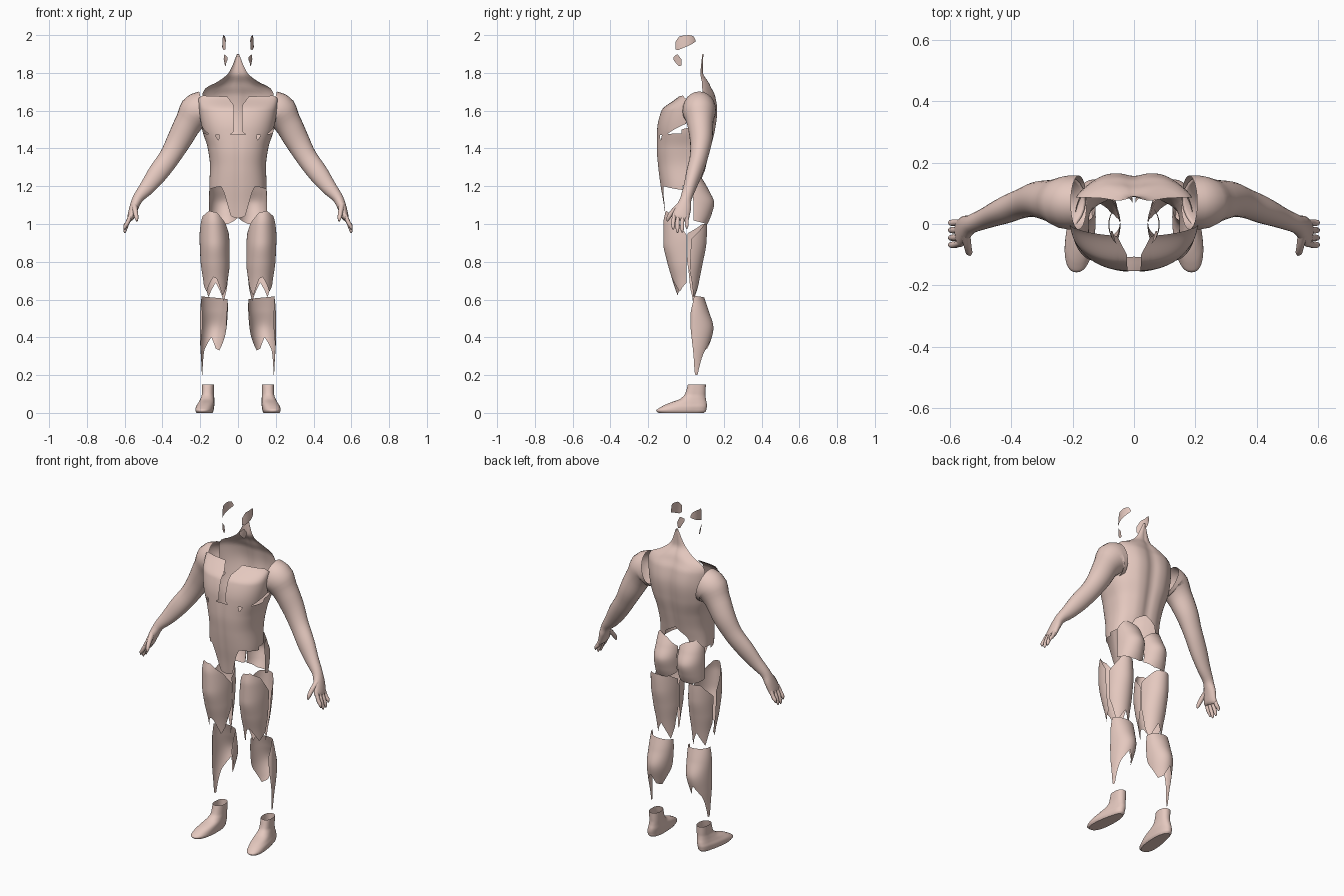
import bpy, bmesh, math
from mathutils import Vector

skin = bpy.data.materials.new("skin")
skin.diffuse_color = (0.78, 0.58, 0.52, 1)


def smooth(rows, t):
    """Monotone cubic interpolation of rows keyed on their first column."""
    rows = sorted(rows)
    t = min(max(t, rows[0][0]), rows[-1][0])
    k = 0
    while k < len(rows) - 2 and t > rows[k + 1][0]:
        k += 1
    h = rows[k + 1][0] - rows[k][0]
    u = (t - rows[k][0]) / h

    def slope(i, c):
        if i == 0 or i == len(rows) - 1:
            j = 0 if i == 0 else i - 1
            return (rows[j + 1][c] - rows[j][c]) / (rows[j + 1][0] - rows[j][0])
        a = (rows[i][c] - rows[i - 1][c]) / (rows[i][0] - rows[i - 1][0])
        b = (rows[i + 1][c] - rows[i][c]) / (rows[i + 1][0] - rows[i][0])
        return 2 * a * b / (a + b) if a * b > 0 else 0

    out = []
    for c in range(1, len(rows[0])):
        p, q = rows[k][c], rows[k + 1][c]
        out.append((2*u**3 - 3*u**2 + 1) * p + (u**3 - 2*u**2 + u) * h * slope(k, c)
                   + (3*u**2 - 2*u**3) * q + (u**3 - u**2) * h * slope(k + 1, c))
    return out


def linear(pts, t):
    for (a, p), (b, q) in zip(pts, pts[1:]):
        if t <= b:
            return p + (q - p) * max(0, t - a) / (b - a)
    return pts[-1][1]


def finish(name, verts, faces):
    me = bpy.data.meshes.new(name)
    me.from_pydata(verts, [], faces)
    bm = bmesh.new()
    bm.from_mesh(me)
    bmesh.ops.remove_doubles(bm, verts=bm.verts, dist=0.0003)
    bm.to_mesh(me)
    bm.free()
    for p in me.polygons:
        p.use_smooth = True
    me.materials.append(skin)
    ob = bpy.data.objects.new(name, me)
    bpy.context.collection.objects.link(ob)
    mod = ob.modifiers.new("mirror", 'MIRROR')
    mod.use_clip = True
    mod.merge_threshold = 0.002
    return ob


def spow(v, e):
    return math.copysign(abs(v) ** e, v)


def patch(name, form, top, bottom, power=2.0, relief=None, nu=44, nv=28):
    """Open shell on a body form (z, cx, cy, rx, front, back), cut by angle/height edges."""
    verts, faces = [], []
    a0, a1 = top[0][0], top[-1][0]
    for i in range(nu + 1):
        deg = a0 + (a1 - a0) * i / nu
        lo, hi = linear(bottom, deg), linear(top, deg)
        ca, sa = math.cos(math.radians(deg)), math.sin(math.radians(deg))
        for j in range(nv + 1):
            z = lo + (hi - lo) * j / nv
            cx, cy, rx, rf, rb = smooth(form, z)
            k = 1 + (relief(deg, z) if relief else 0)
            verts.append((cx + rx * k * spow(ca, 2 / power),
                          cy + (rb if sa > 0 else rf) * k * spow(sa, 2 / power), z))
    for i in range(nu):
        for j in range(nv):
            a = i * (nv + 1) + j
            faces.append((a, a + nv + 1, a + nv + 2, a + 1))
    return finish(name, verts, faces)


def tube(name, pts, sides=24, steps=40, cap=False):
    """Loft along points (x, y, z, radius across, radius along y)."""
    rows = [(i, *p) for i, p in enumerate(pts)]
    last = len(pts) - 1
    verts, faces = [], []
    for s in range(steps + 1):
        t = last * s / steps
        x, y, z, r, ry = smooth(rows, t)
        tan = Vector(smooth(rows, t + 0.1)[:3]) - Vector(smooth(rows, t - 0.1)[:3])
        n = Vector((0, 1, 0)).cross(tan).normalized()
        b = tan.cross(n).normalized()
        for k in range(sides):
            a = 2 * math.pi * k / sides
            verts.append(Vector((x, y, z)) + n * r * math.cos(a) + b * ry * math.sin(a))
    for s in range(steps):
        for k in range(sides):
            a, b2 = s * sides + k, s * sides + (k + 1) % sides
            faces.append((a, b2, b2 + sides, a + sides))
    if cap:
        faces.append(tuple(range(steps * sides, (steps + 1) * sides)))
    return finish(name, verts, faces)


# Torso: back, flanks, chest, abdomen
torso = [(1.0, 0, 0, .15, .105, .10), (1.1, 0, 0, .15, .118, .09), (1.2, 0, 0, .152, .135, .085),
         (1.3, 0, 0, .148, .148, .105), (1.4, 0, 0, .16, .156, .13), (1.5, 0, 0, .19, .153, .155),
         (1.6, 0, 0, .205, .13, .167), (1.68, 0, .01, .21, .045, .145),
         (1.72, 0, .03, .19, .03, .105), (1.75, 0, .045, .125, .02, .075),
         (1.8, 0, .06, .055, .01, .03), (1.9, 0, .08, .006, .01, .012)]
patch("back", torso, [(28, 1.9), (90, 1.9)],
      [(28, 1.2), (55, 1.2), (68, 1.27), (90, 1.31)], 2.4,
      lambda a, z: -.06 * math.exp(-((90 - a) / 7) ** 2) + .025 * math.exp(-((68 - a) / 12) ** 2), 44, 50)
patch("flank", torso, [(-6, 1.5), (28, 1.54)], [(-6, 1.2), (28, 1.2)], 2.4, nu=10)
patch("chest", torso, [(-86, 1.63), (-78, 1.675), (-30, 1.68), (0, 1.66)],
      [(-86, 1.49), (-80, 1.472), (-40, 1.47), (0, 1.53)], 2.4)
patch("abdomen", torso, [(-90, 1.475), (-62, 1.475), (-57, 1.44), (-52, 1.475), (-5, 1.48)],
      [(-90, 1.03), (-79, 1.04), (-66, 1.16), (-58, 1.2), (-5, 1.18)], 2.4,
      lambda a, z: -.02 * math.exp(-((90 + a) / 5) ** 2))

# Buttocks
hip = [(.98, .078, .045, .076, .03, .06), (1.05, .078, .045, .077, .03, .09),
       (1.11, .077, .045, .077, .03, .104), (1.18, .076, .04, .076, .03, .08),
       (1.25, .074, .035, .074, .03, .045)]
patch("buttock", hip, [(-12, 1.19), (50, 1.25), (100, 1.23), (160, 1.18)],
      [(-12, 1.02), (60, 1.0), (110, 1.0), (160, 1.03)])

# Thighs
thigh = [(.58, .115, 0, .055, .045, .05), (.7, .118, 0, .066, .072, .07), (.8, .121, 0, .077, .10, .09),
         (.9, .124, 0, .079, .12, .108), (1.0, .128, 0, .073, .12, .112), (1.07, .132, 0, .06, .108, .10)]
patch("front_thigh", thigh, [(-182, .92), (-150, 1.0), (-110, 1.06), (-70, 1.07), (-30, 1.04), (2, .94)],
      [(-182, .78), (-150, .66), (-125, .62), (-95, .71), (-80, .72), (-35, .64), (2, .69)])
patch("rear_thigh", thigh, [(14, .92), (60, 1.0), (130, 1.0), (176, .95)],
      [(14, .75), (45, .61), (90, .69), (135, .59), (160, .66), (176, .8)])

# Calves
calf = [(.2, .156, .045, .035, .02, .04), (.28, .15, .045, .045, .02, .055), (.36, .14, .045, .06, .03, .08),
        (.45, .131, .045, .07, .036, .1), (.54, .127, .045, .073, .036, .075), (.63, .124, .045, .068, .02, .045)]
patch("calf", calf, [(-35, .53), (-5, .62), (90, .61), (185, .6), (205, .53)],
      [(-35, .45), (-5, .25), (4, .2), (24, .2), (50, .33), (85, .4), (115, .34), (145, .33), (180, .42), (205, .48)])

# Feet: stacked slices from sole to open ankle
foot_form = [(0, .168, -.03, .036, .115, .125), (.012, .168, -.03, .042, .128, .137),
             (.03, .167, -.02, .043, .115, .13), (.05, .163, 0, .04, .095, .11),
             (.075, .16, .03, .035, .06, .075), (.1, .158, .05, .032, .055, .053), (.15, .158, .058, .032, .048, .047)]
foot = patch("foot", foot_form, [(0, .15), (360, .15)], [(0, 0), (360, 0)], 2.3)
toes = []
for v in foot.data.vertices:
    ahead = max(0, .05 - v.co.y)
    v.co.x = .163 + (v.co.x - .163) * (1 + 1.1 * ahead) + ahead * .09
bm = bmesh.new()
bm.from_mesh(foot.data)
sole = [e for e in bm.edges if e.is_boundary and max(v.co.z for v in e.verts) < .001]
bmesh.ops.edgeloop_fill(bm, edges=sole)
bm.to_mesh(foot.data)
bm.free()

# Arms and hands
tube("arm", [(.18, .07, 1.605, .1, .088), (.215, .07, 1.595, .098, .088), (.262, .075, 1.535, .074, .07),
             (.308, .08, 1.45, .066, .06), (.362, .068, 1.355, .056, .048), (.42, .045, 1.275, .053, .043),
             (.48, .02, 1.195, .041, .034), (.53, 0, 1.135, .028, .03), (.55, -.012, 1.09, .024, .04),
             (.568, -.03, 1.035, .018, .046), (.573, -.033, 1.022, .01, .042)], cap=True)
for i, (y, tip) in enumerate([(-.068, .97), (-.045, .952), (-.02, .955), (.004, .975)]):
    tube(f"finger_{i + 1}", [(.566, y * .9, 1.05, .011, .011), (.586, y, 1.005, .011, .011),
                             (.598, y, tip + .015, .009, .009), (.6, y, tip, .003, .003)], 10, 10, True)
tube("thumb", [(.55, -.03, 1.1, .016, .018), (.543, -.07, 1.065, .013, .013),
               (.538, -.092, 1.035, .011, .011), (.535, -.1, 1.015, .004, .004)], 10, 10, True)

# Head fragments: temple and cheek
head = [(1.83, 0, 0, .07, .1, .08), (1.92, 0, 0, .084, .09, .08), (2.0, 0, 0, .08, .09, .08)]
patch("temple", head, [(-38, 1.965), (-22, 1.995), (10, 2.0), (30, 1.995), (38, 1.975)],
      [(-38, 1.925), (-28, 1.92), (-5, 1.935), (20, 1.95), (38, 1.965)], nu=16, nv=8)
patch("cheek", head, [(-45, 1.885), (-30, 1.9), (-14, 1.87)],
      [(-45, 1.87), (-22, 1.835), (-14, 1.84)], nu=12, nv=8)
